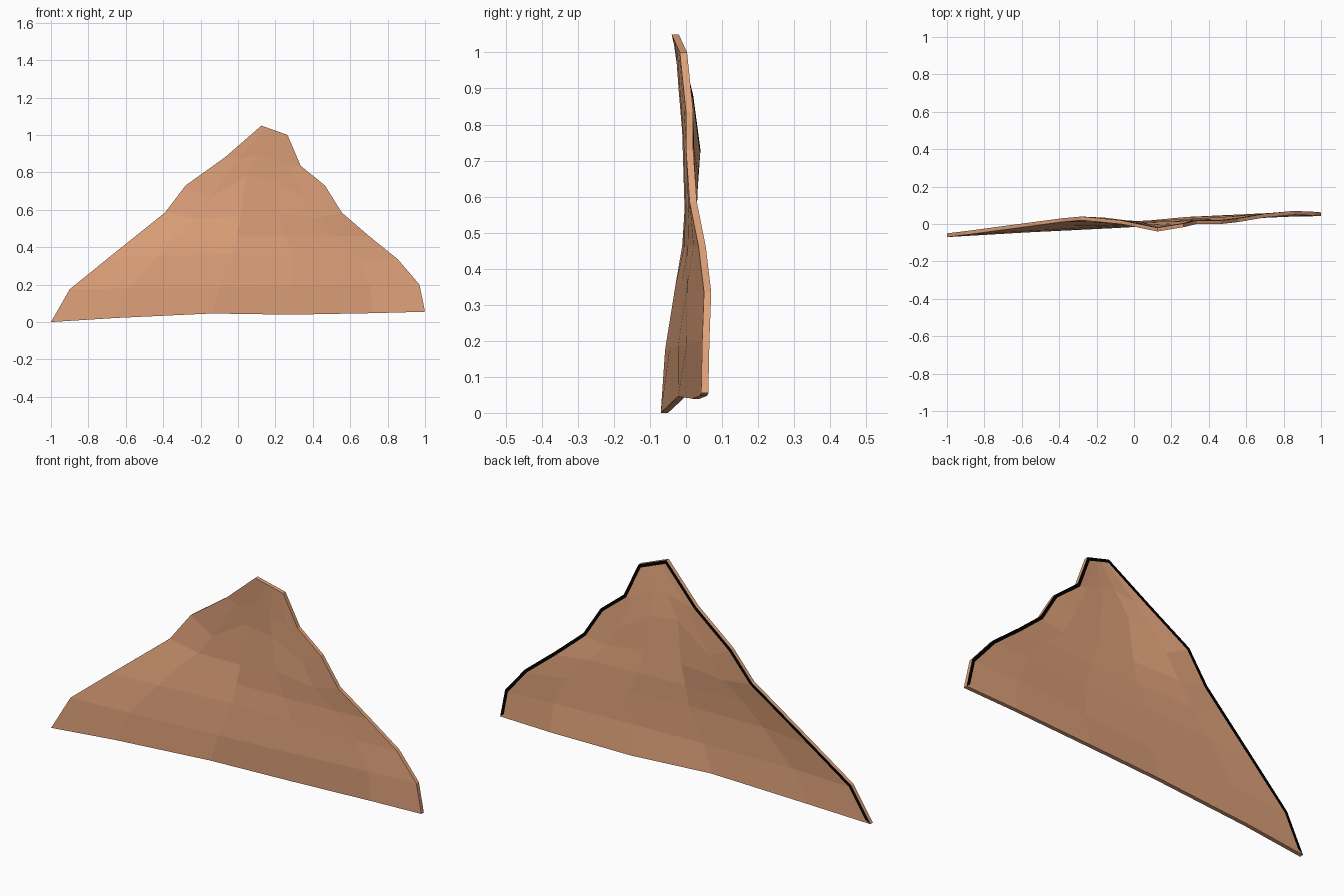
import bpy
import bmesh
from mathutils import Vector

cube = bpy.data.objects.get("Cube")
if cube:
    bpy.data.objects.remove(cube, do_unlink=True)

THICKNESS = 0.02
BORDER = 0.016
COLUMNS = (0, 0.17, 0.43, 0.64, 0.86, 1)
FLAT = (0, 0, 0, 0)

# Each course of the slab: left rim, right rim, forward/back warp, height warp
COURSES = [
    ((-1, -0.07, 0), (1, 0.042, 0.055), (0.004, 0, 0.016, 0.012), (0.012, 0.022, 0.004, 0)),
    ((-0.9, -0.058, 0.175), (0.97, 0.045, 0.2), (-0.005, -0.008, -0.006, 0.003), FLAT),
    ((-0.69, -0.03, 0.345), (0.855, 0.05, 0.335), (-0.013, -0.016, -0.018, -0.008), (0.01, 0.02, 0.015, 0)),
    ((-0.54, -0.01, 0.465), (0.7, 0.035, 0.46), (-0.008, -0.014, -0.014, -0.008), FLAT),
    ((-0.39, 0.01, 0.585), (0.555, 0.01, 0.585), (0, -0.014, -0.012, -0.003), (-0.03, -0.02, 0, -0.03)),
    ((-0.28, 0.02, 0.73), (0.465, 0, 0.73), (-0.003, -0.022, -0.014, 0.003), (-0.07, 0.05, 0.03, -0.07)),
    ((-0.07, 0, 0.88), (0.335, 0, 0.835), (-0.012, -0.02, -0.016, -0.006), (0, 0.03, 0.03, 0)),
    ((0.125, -0.04, 1.05), (0.265, -0.017, 1), FLAT, FLAT),
]


def course_points(left, right, warp_y, warp_z):
    """Points across one course, from its left rim to its right rim."""
    ys, zs = (0, *warp_y, 0), (0, *warp_z, 0)
    return [Vector(left).lerp(Vector(right), t) + Vector((0, dy, dz))
            for t, dy, dz in zip(COLUMNS, ys, zs)]


def add_material(mesh, name, colour):
    mat = bpy.data.materials.new(name)
    mat.use_nodes = True
    mat.diffuse_color = colour
    mat.node_tree.nodes["Principled BSDF"].inputs["Base Color"].default_value = colour
    mesh.materials.append(mat)


# Warped front sheet
bm = bmesh.new()
rows = [[bm.verts.new(p) for p in course_points(*c)] for c in COURSES]
for low, high in zip(rows, rows[1:]):
    for i in range(len(low) - 1):
        bm.faces.new((low[i], low[i + 1], high[i + 1], high[i]))

# Back sheet and rim
back = bmesh.ops.extrude_face_region(bm, geom=bm.faces[:], use_keep_orig=True)["geom"]
back_verts = [g for g in back if isinstance(g, bmesh.types.BMVert)]
back_faces = [g for g in back if isinstance(g, bmesh.types.BMFace)]
bmesh.ops.translate(bm, verts=back_verts, vec=(0, THICKNESS, 0))
bmesh.ops.recalc_face_normals(bm, faces=bm.faces[:])

# Black border around the back sheet, except along the foot
border = bmesh.ops.inset_region(bm, faces=back_faces, thickness=BORDER,
                                use_boundary=True, use_even_offset=True)["faces"]
for face in border:
    if face.calc_center_median().z > 0.07:
        face.material_index = 1

mesh = bpy.data.meshes.new("rock_slab")
bm.to_mesh(mesh)
bm.free()
slab = bpy.data.objects.new("rock_slab", mesh)
bpy.context.collection.objects.link(slab)

add_material(mesh, "clay_brown", (0.76, 0.37, 0.2, 1))
add_material(mesh, "black_border", (0, 0, 0, 1))
